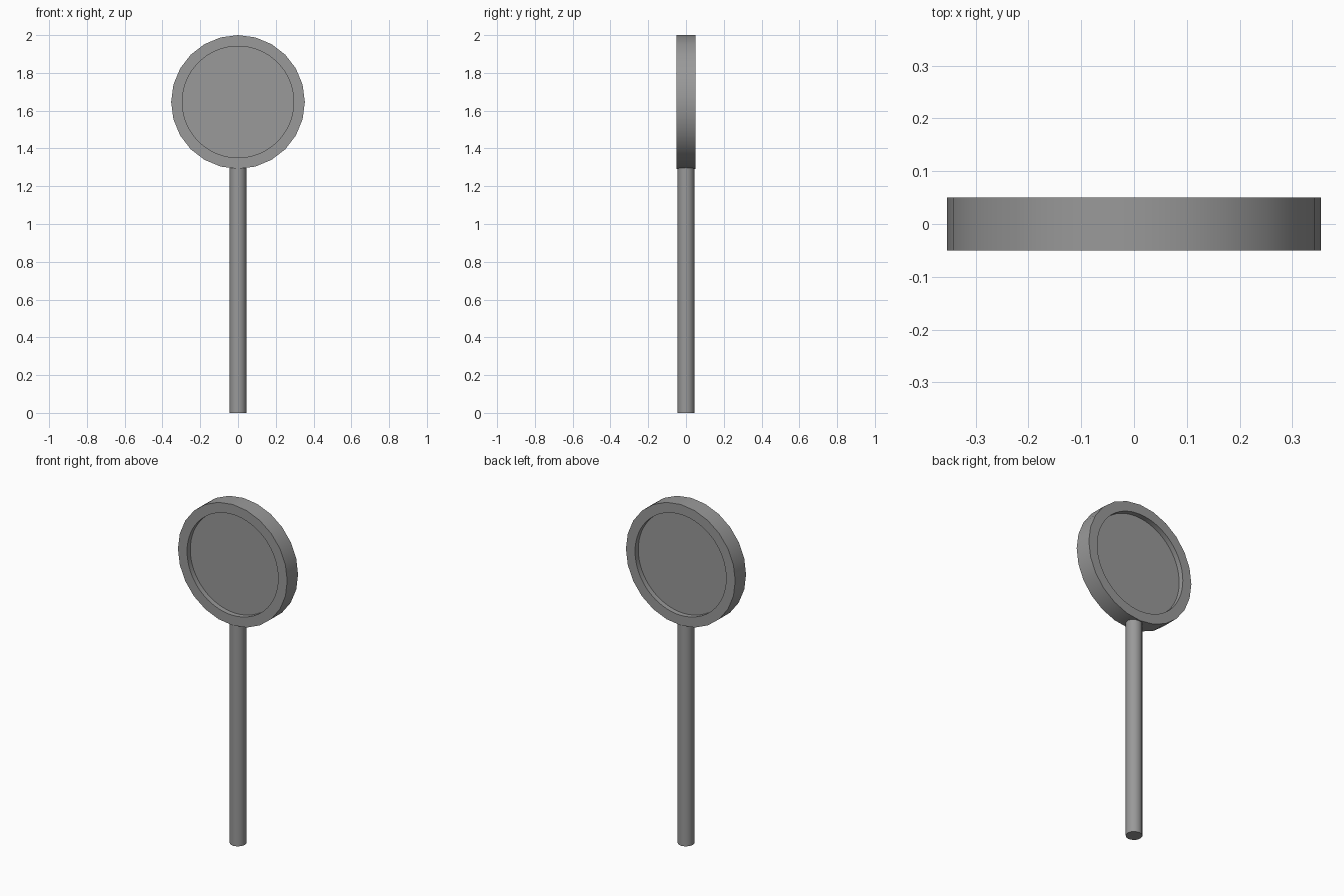
import bpy
import math

if "Cube" in bpy.data.objects:
    bpy.data.objects.remove(bpy.data.objects["Cube"])

HEAD_Z, HEAD_R, HEAD_T = 1.646, 0.354, 0.10
RECESS_R, RECESS_D = 0.295, 0.03

dark = bpy.data.materials.new("dark_grey")
dark.diffuse_color = (0.32, 0.32, 0.32, 1)
dark.use_nodes = True
dark.node_tree.nodes["Principled BSDF"].inputs["Base Color"].default_value = dark.diffuse_color


def cylinder(name, sides, radius, depth, location, facing_y=False):
    rot = (math.pi / 2, 0, 0) if facing_y else (0, 0, math.pi / 2)
    bpy.ops.mesh.primitive_cylinder_add(vertices=sides, radius=radius, depth=depth,
                                        location=location, rotation=rot)
    ob = bpy.context.object
    ob.name = name
    ob.data.materials.append(dark)
    return ob


def smooth(ob):
    bpy.ops.object.select_all(action='DESELECT')
    ob.select_set(True)
    bpy.context.view_layer.objects.active = ob
    bpy.ops.object.shade_smooth_by_angle(angle=math.radians(40))


# Round head: a thick disc with a shallow round recess on both faces
head = cylinder("head", 24, HEAD_R, HEAD_T, (0, 0, HEAD_Z), True)
for side in (-1, 1):
    y = side * (HEAD_T / 2 - RECESS_D + 0.1)
    cutter = cylinder("recess_cutter", 64, RECESS_R, 0.2, (0, y, HEAD_Z), True)
    mod = head.modifiers.new("recess", 'BOOLEAN')
    mod.operation = 'DIFFERENCE'
    mod.solver = 'EXACT'
    mod.object = cutter
    bpy.context.view_layer.objects.active = head
    bpy.ops.object.modifier_apply(modifier=mod.name)
    bpy.data.objects.remove(cutter, do_unlink=True)
smooth(head)

# Twelve-sided handle, its top just inside the rim
handle_h = 1.30
handle = cylinder("handle", 12, 0.045, handle_h, (0, 0, handle_h / 2))
smooth(handle)
